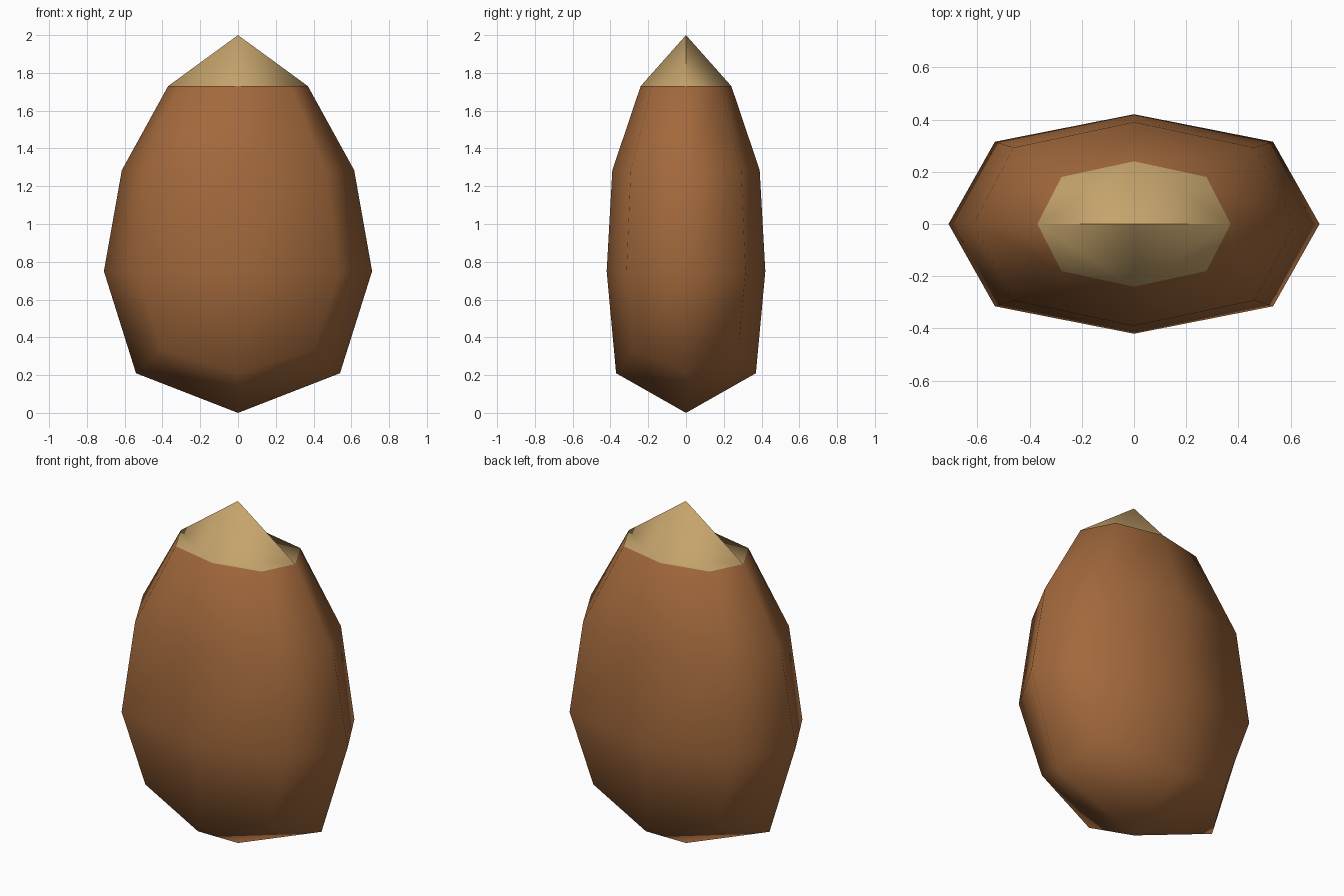
import bpy, bmesh, math

if "Cube" in bpy.data.objects:
    bpy.data.objects.remove(bpy.data.objects["Cube"], do_unlink=True)


def make_material(name, color):
    mat = bpy.data.materials.new(name)
    mat.use_nodes = True
    rgba = (*color, 1.0)
    mat.diffuse_color = rgba
    bsdf = mat.node_tree.nodes["Principled BSDF"]
    bsdf.inputs["Base Color"].default_value = rgba
    bsdf.inputs["Roughness"].default_value = 0.8
    return mat


brown = make_material("shell_brown", (0.36, 0.14, 0.045))
tan = make_material("cap_tan", (0.56, 0.37, 0.15))

# Eight-sided rings: half width, half depth, height, height of the diagonal corners
RINGS = [
    (0.54, 0.37, 0.21, 0.34),
    (0.71, 0.42, 0.75, 0.745),
    (0.615, 0.39, 1.285, 1.28),
    (0.37, 0.24, 1.73, 1.73),
]
DIRECTIONS = [(1, 0), (1, 1), (0, 1), (-1, 1), (-1, 0), (-1, -1), (0, -1), (1, -1)]
CORNER = 0.75


def add_ring(bm, width, depth, z, corner_z):
    ring = []
    for dx, dy in DIRECTIONS:
        diagonal = dx != 0 and dy != 0
        k = CORNER if diagonal else 1.0
        ring.append(bm.verts.new((dx * width * k, dy * depth * k,
                                  corner_z if diagonal else z)))
    return ring


bm = bmesh.new()
rings = [add_ring(bm, *r) for r in RINGS]

# Shell sides
for low, high in zip(rings, rings[1:]):
    for i in range(8):
        j = (i + 1) % 8
        bm.faces.new((low[i], low[j], high[j], high[i]))

# Four folded quads close each end; the fold joins the side midpoints
base = bm.verts.new((0, 0, 0))
tip = bm.verts.new((0, 0, 2))
for i in range(0, 8, 2):
    j, k = i + 1, (i + 2) % 8
    bm.faces.new((rings[0][k], rings[0][j], rings[0][i], base))
    cap = bm.faces.new((rings[-1][i], rings[-1][j], rings[-1][k], tip))
    cap.material_index = 1

mesh = bpy.data.meshes.new("nut_shell")
bm.to_mesh(mesh)
bm.free()
mesh.materials.append(brown)
mesh.materials.append(tan)

nut = bpy.data.objects.new("nut_shell", mesh)
bpy.context.collection.objects.link(nut)
bpy.context.view_layer.objects.active = nut
nut.select_set(True)
bpy.ops.object.shade_smooth_by_angle(angle=math.radians(60))
